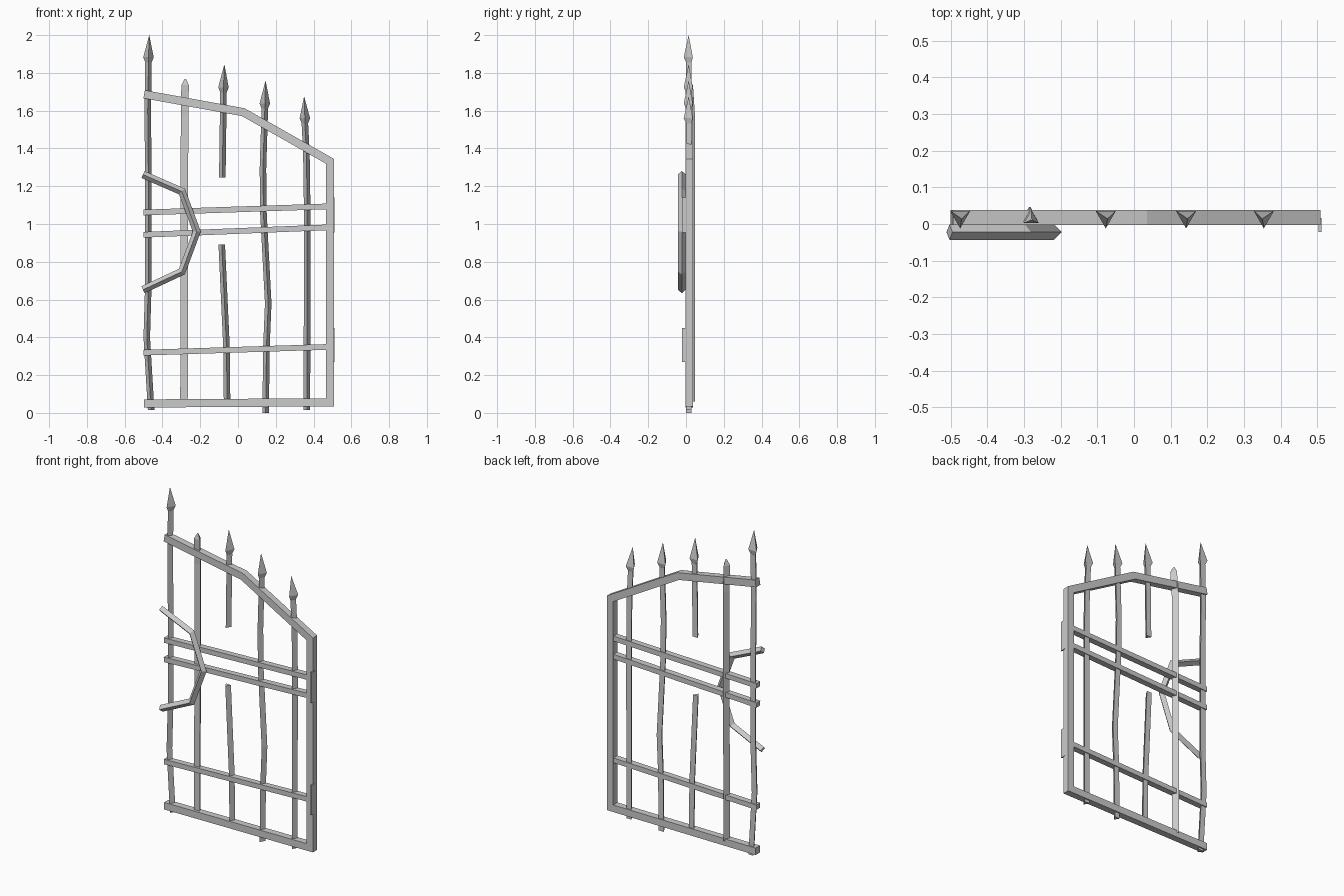
import bpy, bmesh, math
from mathutils import Vector

if "Cube" in bpy.data.objects:
    bpy.data.objects.remove(bpy.data.objects["Cube"])


def make_object(name, rings):
    """Skin a list of equal-sided rings and cap both ends."""
    bm = bmesh.new()
    loops = [[bm.verts.new(p) for p in ring] for ring in rings]
    n = len(loops[0])
    for a, b in zip(loops, loops[1:]):
        for i in range(n):
            j = (i + 1) % n
            bm.faces.new((a[i], a[j], b[j], b[i]))
    bm.faces.new(loops[0])
    bm.faces.new(loops[-1])
    bmesh.ops.remove_doubles(bm, verts=bm.verts, dist=0.0005)
    bmesh.ops.recalc_face_normals(bm, faces=bm.faces)
    mesh = bpy.data.meshes.new(name)
    bm.to_mesh(mesh)
    bm.free()
    obj = bpy.data.objects.new(name, mesh)
    bpy.context.collection.objects.link(obj)
    return obj


def sweep(name, path, section):
    """Sweep an (offset, y) section along a mitred path of (x, z) points."""
    pts = [Vector(p) for p in path]
    dirs = [(b - a).normalized() for a, b in zip(pts, pts[1:])]
    rings = []
    for i, p in enumerate(pts):
        d0, d1 = dirs[max(i - 1, 0)], dirs[min(i, len(dirs) - 1)]
        n0, n1 = Vector((-d0.y, d0.x)), Vector((-d1.y, d1.x))
        m = (n0 + n1).normalized()
        m /= m.dot(n1)
        rings.append([(p.x + m.x * o, y, p.y + m.y * o) for o, y in section])
    return make_object(name, rings)


def bar(name, stations, turn=-90):
    """Three-sided bar through (x, y, z, radius) stations."""
    angles = [math.radians(turn + 120 * k) for k in range(3)]
    return make_object(name, [[(x + r * math.cos(a), y + r * math.sin(a), z)
                               for a in angles] for x, y, z, r in stations])


def box_section(width, y0, y1):
    w = width / 2
    return [(-w, y0), (w, y0), (w, y1), (-w, y1)]


# Outer frame: sloping top, hinge post and bottom rail
sweep("gate_frame", [(-0.497, 1.687), (0.028, 1.592), (0.487, 1.332),
                     (0.487, 0.056), (-0.497, 0.05)],
      box_section(0.043, -0.003, 0.038))

# Slightly tilted cross rails
for i, (za, zb) in enumerate([(1.061, 1.093), (0.943, 0.982), (0.319, 0.349)]):
    sweep(f"cross_rail_{i + 1}", [(-0.5, za), (0.47, zb)],
          box_section(0.03, -0.002, 0.035))

# Upright bars with spear tips: path of (x, z) points, then the tip point
R, Y = 0.02, 0.02
spears = [
    ([(-0.46, 0.016), (-0.483, 0.4), (-0.474, 0.7), (-0.474, 1.2),
      (-0.478, 1.6), (-0.474, 1.855)], (-0.47, 2.0)),
    ([(-0.083, 1.247), (-0.077, 1.695)], (-0.072, 1.846)),
    ([(0.146, 0.0), (0.151, 0.36), (0.16, 0.58), (0.135, 1.05),
      (0.132, 1.29), (0.142, 1.61)], (0.146, 1.76)),
    ([(0.365, 0.016), (0.366, 1.1), (0.362, 1.38), (0.354, 1.532)],
     (0.35, 1.676)),
]
for i, (path, tip) in enumerate(spears):
    bar(f"spear_bar_{i + 1}", [(x, Y, z, R) for x, z in path])
    x, z = path[-1]
    bar(f"spear_tip_{i + 1}", [(x, Y, z, R * 0.95), (x, Y, z + 0.028, 0.032),
                               (tip[0], 0.014, tip[1], 0.0)])

# Lower half of the broken bar
bar("broken_bar", [(-0.058, Y, 0.07, R), (-0.061, Y, 0.35, R),
                   (-0.086, Y, 0.891, R)])

# Turned bar with a damaged, bent tip
bar("bent_bar", [(-0.286, 0.024, 0.06, 0.023), (-0.284, 0.024, 0.9, 0.023),
                 (-0.283, 0.024, 1.58, 0.023), (-0.28, 0.014, 1.735, 0.023),
                 (-0.279, 0.012, 1.768, 0.004)], turn=90)

# Half ornament on the front with a diamond cross-section
sweep("lock_ornament", [(-0.503, 1.262), (-0.297, 1.172), (-0.218, 0.96),
                        (-0.297, 0.748), (-0.503, 0.652)],
      [(-0.02, -0.022), (0, -0.043), (0.02, -0.022), (0, -0.001)])

# Hinge plates on the post
for i, (z0, z1) in enumerate([(0.955, 1.14), (0.27, 0.45)]):
    sweep(f"hinge_plate_{i + 1}", [(0.507, z0), (0.507, z1)],
          box_section(0.008, -0.022, 0.016))
